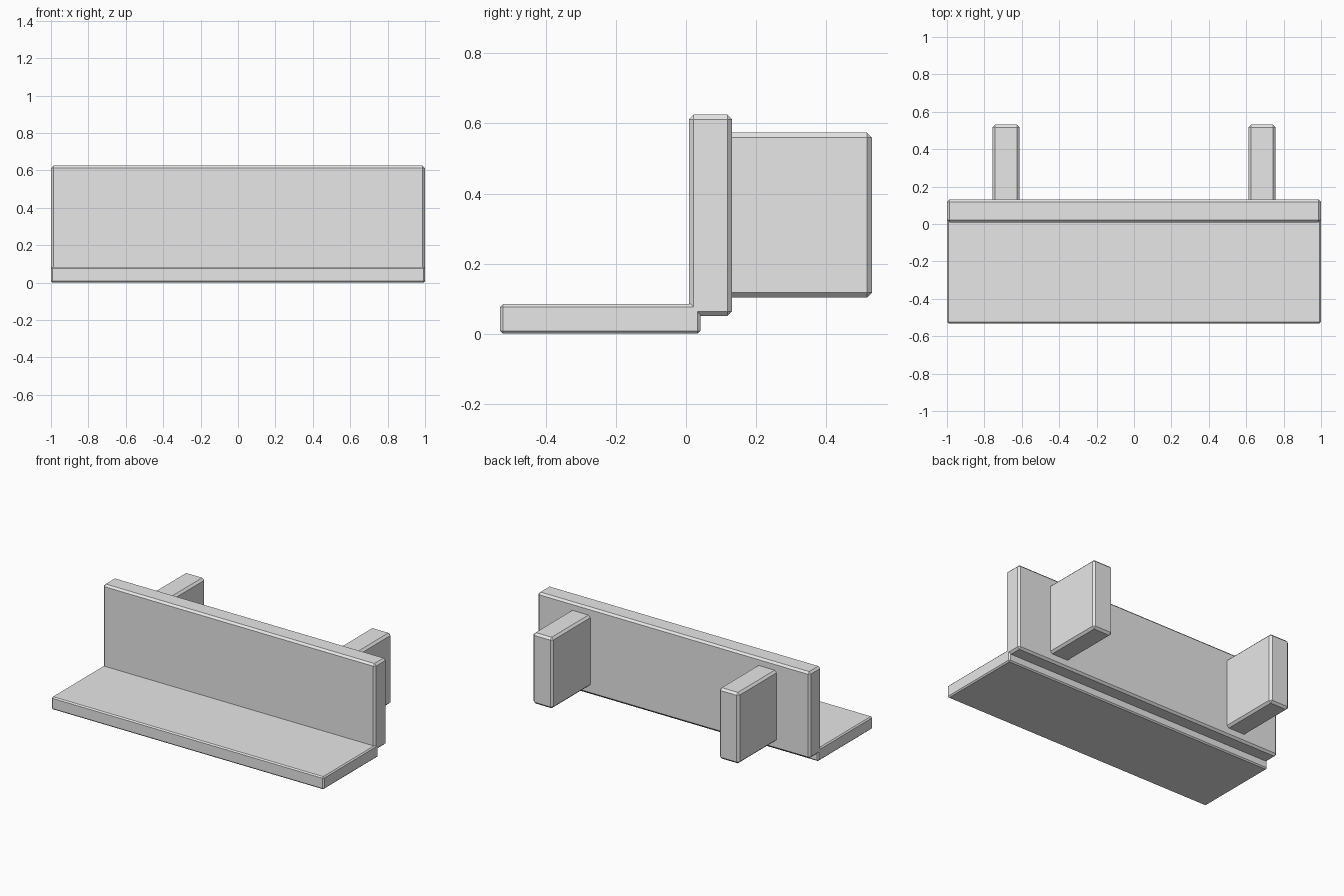
import bpy
import bmesh
from mathutils import Vector

cube = bpy.data.objects.get("Cube")
if cube:
    bpy.data.objects.remove(cube, do_unlink=True)

# Single flat grey for the whole shelf
GREY = (0.8, 0.8, 0.8, 1.0)
grey = bpy.data.materials.new("light_grey")
grey.use_nodes = True
grey.diffuse_color = GREY
grey.node_tree.nodes["Principled BSDF"].inputs["Base Color"].default_value = GREY


def chamfered_box(name, low, high, chamfer):
    """Box between two corners with a flat single-segment chamfer."""
    low, high = Vector(low), Vector(high)
    size = high - low
    bm = bmesh.new()
    bmesh.ops.create_cube(bm, size=1)
    bmesh.ops.scale(bm, vec=size, verts=bm.verts)
    mesh = bpy.data.meshes.new(name)
    bm.to_mesh(mesh)
    bm.free()
    mesh.materials.append(grey)
    obj = bpy.data.objects.new(name, mesh)
    obj.location = (low + high) / 2
    bpy.context.collection.objects.link(obj)
    bevel = obj.modifiers.new("Chamfer", "BEVEL")
    bevel.width = chamfer
    bevel.segments = 1
    bevel.limit_method = "NONE"
    return obj


# Flat ledge at the front and the upright panel behind it
chamfered_box("ledge", (-1, -0.531, 0), (1, 0.041, 0.084), 0.008)
chamfered_box("back_panel", (-1, 0.009, 0.05), (1, 0.131, 0.625), 0.013)

# Two upright brackets, let into the rear of the panel
for side, x in (("left", 0.684), ("right", -0.684)):
    chamfered_box(side + "_bracket", (x - 0.073, 0.1, 0.103),
                  (x + 0.073, 0.531, 0.574), 0.014)
